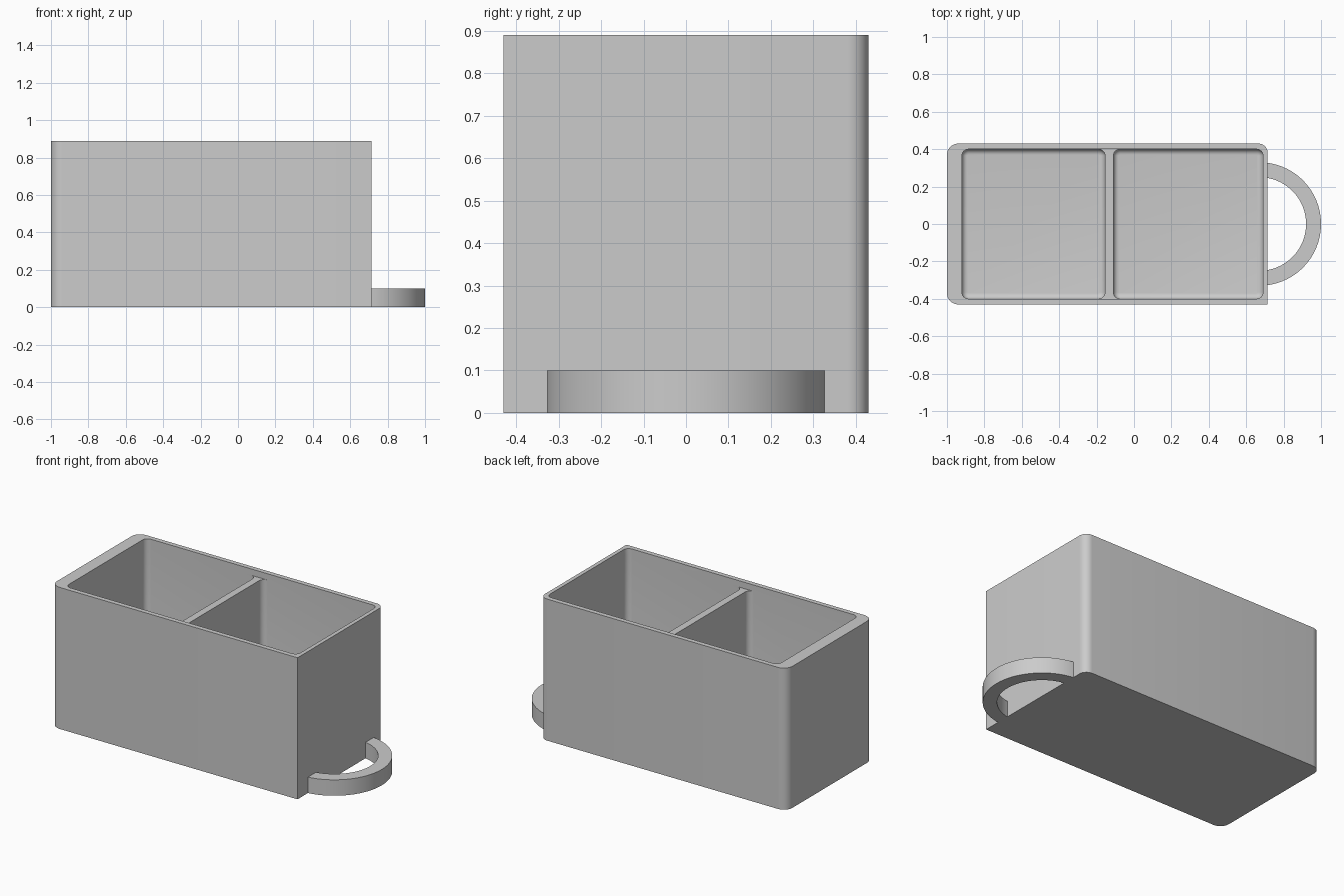
import bpy, bmesh
from math import sin, cos, pi, acos, radians

cube = bpy.data.objects.get("Cube")
if cube:
    bpy.data.objects.remove(cube, do_unlink=True)

grey = bpy.data.materials.new("plain grey")
grey.use_nodes = True
grey.diffuse_color = (0.6, 0.6, 0.6, 1)
grey.node_tree.nodes["Principled BSDF"].inputs["Base Color"].default_value = (0.6, 0.6, 0.6, 1)


def arc(cx, cy, r, a0, a1, n):
    return [(cx + r * cos(a0 + (a1 - a0) * i / n), cy + r * sin(a0 + (a1 - a0) * i / n))
            for i in range(n + 1)]


def rounded_rect(x0, x1, y0, y1, radii):
    """Counter-clockwise outline; radii start at the back right corner."""
    pts = []
    corners = [(x1, y1, -1, -1), (x0, y1, 1, -1), (x0, y0, 1, 1), (x1, y0, -1, 1)]
    for k, ((x, y, sx, sy), r) in enumerate(zip(corners, radii)):
        if r:
            pts += arc(x + sx * r, y + sy * r, r, k * pi / 2, (k + 1) * pi / 2, 8)
        else:
            pts.append((x, y))
    return pts


def prism(name, pts, z0, z1, floor_fillet=0):
    bm = bmesh.new()
    base = bm.faces.new([bm.verts.new((x, y, z0)) for x, y in pts])
    rim = list(base.edges)
    top = bmesh.ops.extrude_face_region(bm, geom=[base], use_keep_orig=True)["geom"]
    bmesh.ops.translate(bm, verts=[g for g in top if isinstance(g, bmesh.types.BMVert)],
                        vec=(0, 0, z1 - z0))
    bmesh.ops.recalc_face_normals(bm, faces=bm.faces)
    if floor_fillet:
        bmesh.ops.bevel(bm, geom=rim, offset=floor_fillet, segments=5, profile=0.5,
                        affect='EDGES')
    mesh = bpy.data.meshes.new(name)
    bm.to_mesh(mesh)
    bm.free()
    mesh.materials.append(grey)
    obj = bpy.data.objects.new(name, mesh)
    bpy.context.collection.objects.link(obj)
    return obj


def activate(obj):
    bpy.ops.object.select_all(action='DESELECT')
    obj.select_set(True)
    bpy.context.view_layer.objects.active = obj


def cut(body, cutter):
    cutter.hide_render = True
    mod = body.modifiers.new("pocket", 'BOOLEAN')
    mod.operation = 'DIFFERENCE'
    mod.solver = 'EXACT'
    mod.object = cutter
    activate(body)
    bpy.ops.object.modifier_apply(modifier=mod.name)
    bpy.data.objects.remove(cutter, do_unlink=True)


# Box body: one front corner stays square
HEIGHT, WALL_X = 0.89, 0.715
box = prism("box", rounded_rect(-1, WALL_X, -0.43, 0.43, (0.05, 0.06, 0.06, 0)), 0, HEIGHT)

# Two compartments, with the divider between them set below the rim
fillets = (0.035,) * 4
for x0, x1 in ((-0.92, -0.155), (-0.11, 0.69)):
    cut(box, prism("compartment_cutter", rounded_rect(x0, x1, -0.4, 0.4, fillets),
                   0.03, HEIGHT + 0.1, 0.03))
cut(box, prism("rim_cutter", rounded_rect(-0.92, 0.69, -0.4, 0.4, fillets),
               HEIGHT - 0.04, HEIGHT + 0.1))

# Half-ring handle at the foot of the side wall
cx, outer, inner = 0.67, 0.33, 0.25
a, b = (acos((WALL_X - 0.005 - cx) / r) for r in (outer, inner))
handle = prism("handle", arc(cx, 0, outer, -a, a, 48) + arc(cx, 0, inner, b, -b, 48), 0, 0.1)

for obj in (box, handle):
    activate(obj)
    bpy.ops.object.shade_smooth_by_angle(angle=radians(30))
